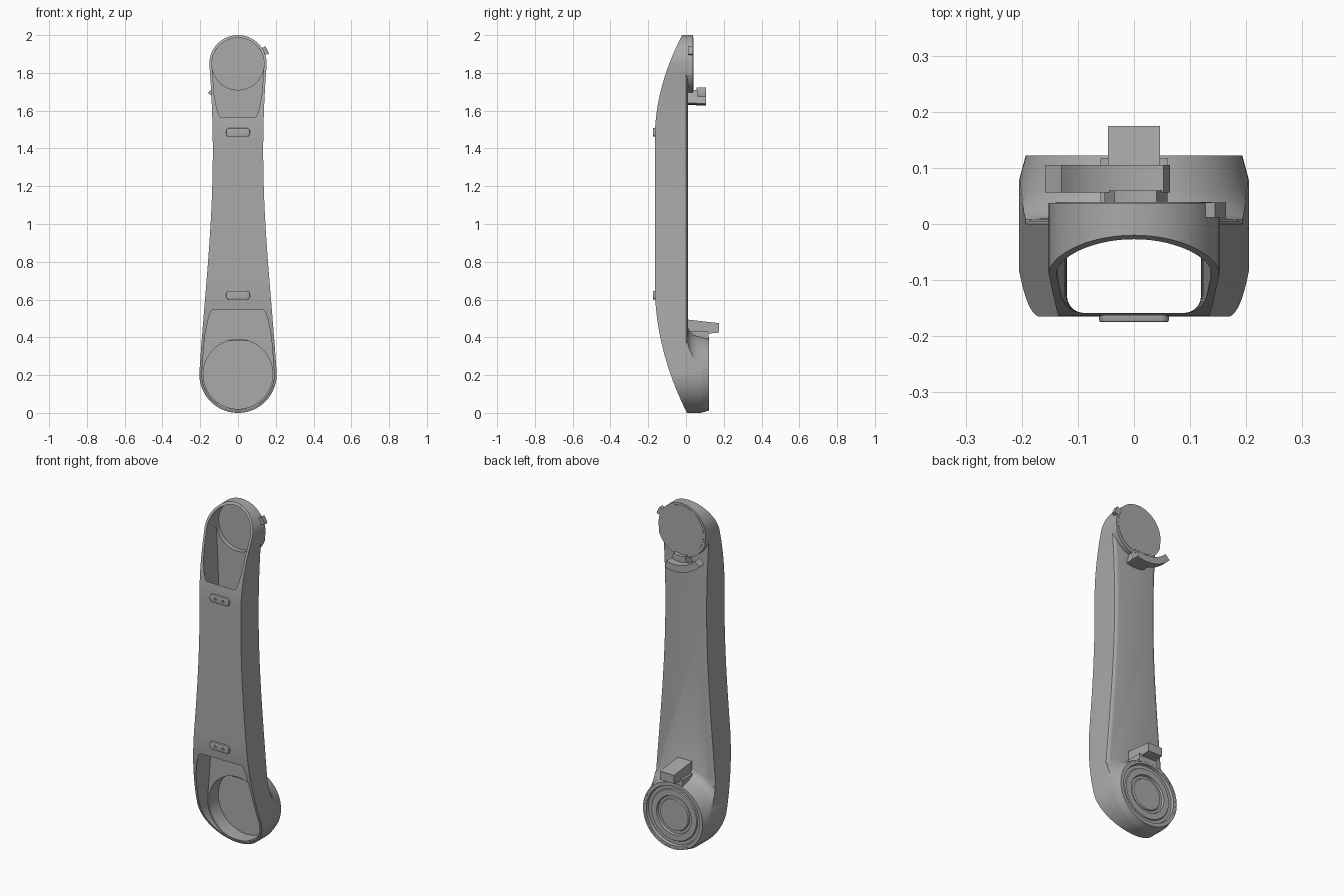
import bpy, bmesh, math
from mathutils import Matrix, Vector
from mathutils.geometry import interpolate_bezier

if "Cube" in bpy.data.objects:
    bpy.data.objects.remove(bpy.data.objects["Cube"], do_unlink=True)

grey = bpy.data.materials.new("satin grey")
grey.use_nodes = True
grey.diffuse_color = (0.4, 0.4, 0.4, 1)
grey.node_tree.nodes["Principled BSDF"].inputs["Base Color"].default_value = (0.4, 0.4, 0.4, 1)

LOW, LOW_R = 0.205, 0.205      # lower joint centre height and radius
TOP, TOP_R = 1.848, 0.152      # upper joint centre height and radius


def finish(name, bm):
    bmesh.ops.recalc_face_normals(bm, faces=bm.faces)
    mesh = bpy.data.meshes.new(name)
    bm.to_mesh(mesh)
    bm.free()
    mesh.materials.append(grey)
    ob = bpy.data.objects.new(name, mesh)
    bpy.context.collection.objects.link(ob)
    return ob


def prism(name, pts, y0, y1, front=0.0, back=0.0, segments=5):
    """Extrude an x-z outline along y, rounding the front or back rim."""
    bm = bmesh.new()
    face = bm.faces.new([bm.verts.new((x, y0, z)) for x, z in pts])
    ext = bmesh.ops.extrude_face_region(bm, geom=[face], use_keep_orig=True)
    verts = [g for g in ext["geom"] if isinstance(g, bmesh.types.BMVert)]
    bmesh.ops.translate(bm, verts=verts, vec=(0, y1 - y0, 0))
    bmesh.ops.recalc_face_normals(bm, faces=bm.faces)
    for y, size in ((y0, front), (y1, back)):
        if size:
            rim = [e for e in bm.edges if all(abs(v.co.y - y) < 1e-5 for v in e.verts)]
            bmesh.ops.bevel(bm, geom=rim, offset=size, segments=segments,
                            profile=0.5, affect='EDGES')
    return finish(name, bm)


def side_prism(name, pts, x0, x1):
    """Extrude a y-z outline along x."""
    bm = bmesh.new()
    face = bm.faces.new([bm.verts.new((x0, y, z)) for y, z in pts])
    ext = bmesh.ops.extrude_face_region(bm, geom=[face], use_keep_orig=True)
    verts = [g for g in ext["geom"] if isinstance(g, bmesh.types.BMVert)]
    bmesh.ops.translate(bm, verts=verts, vec=(x1 - x0, 0, 0))
    return finish(name, bm)


def lathe(name, pts, z, x=0.0, steps=64):
    """Revolve (radius, y) points about a y-parallel axis."""
    bm = bmesh.new()
    vs = [bm.verts.new((x + r, y, z)) for r, y in pts]
    es = [bm.edges.new(p) for p in zip(vs, vs[1:])]
    bmesh.ops.spin(bm, geom=vs + es, cent=(x, 0, z), axis=(0, 1, 0),
                   angle=math.tau, steps=steps, use_duplicate=False)
    bmesh.ops.remove_doubles(bm, verts=bm.verts, dist=1e-5)
    return finish(name, bm)


def cylinder(name, r, y0, y1, z, x=0.0, steps=64):
    return lathe(name, [(0, y0), (r, y0), (r, y1), (0, y1)], z, x, steps)


def boolean(ob, cutter, op):
    mod = ob.modifiers.new("bool", 'BOOLEAN')
    mod.object, mod.operation, mod.solver = cutter, op, 'EXACT'
    deps = bpy.context.evaluated_depsgraph_get()
    mesh = bpy.data.meshes.new_from_object(ob.evaluated_get(deps))
    ob.modifiers.clear()
    ob.data = mesh
    bpy.data.objects.remove(cutter, do_unlink=True)


def arc(cx, cz, r, a0, a1, n):
    step = math.radians(a1 - a0) / n
    return [(cx + r * math.cos(math.radians(a0) + i * step),
             cz + r * math.sin(math.radians(a0) + i * step)) for i in range(n + 1)]


def arm_outline(grow):
    """Waisted bar with a round end at each joint."""
    path = [(LOW_R, LOW), (0.17, 0.75), (0.10, 1.2), (TOP_R, TOP)]
    side = [(p.x + grow, p.y) for p in
            interpolate_bezier(*[Vector((x, z, 0)) for x, z in path], 30)]
    return (arc(0, LOW, LOW_R + grow, -180, 0, 40) + side[1:-1]
            + arc(0, TOP, TOP_R + grow, 0, 180, 40)
            + [(-x, z) for x, z in reversed(side[1:-1])])


def rounded_rect(w, h, cz, r):
    pts = []
    for sx, sz, a in ((1, 1, 0), (-1, 1, 90), (-1, -1, 180), (1, -1, 270)):
        pts += arc(sx * (w - r), cz + sz * (h - r), r, a, a + 90, 6)
    return pts


# Arm shell: slab plus joint collars, trimmed to the outline
shell = prism("arm_shell", arm_outline(0.008), -0.3, 0.01, back=0.03)
collar = [(0, -0.03), (0.255, -0.03), (0.255, 0.008), (0.235, 0.018), (0.218, 0.038),
          (0.209, 0.06), (0.203, 0.085), (0.193, 0.122), (0, 0.122)]
boolean(shell, lathe("lower_collar", collar, LOW), 'UNION')
boolean(shell, cylinder("upper_collar", 0.158, -0.05, 0.037, TOP), 'UNION')
boolean(shell, prism("outline_trim", arm_outline(0), -0.4, 0.4), 'INTERSECT')

# Front face curves back toward both ends
low_curve = [(-0.165 + 0.17 * (1 - t / 16) ** 2, 0.68 * t / 16) for t in range(17)]
top_curve = [(-0.165 + 0.145 * (t / 16) ** 2, 1.45 + 0.55 * t / 16) for t in range(17)]
curve = [(0.03, -0.05)] + low_curve + top_curve + [(0.0, 2.05)]
boolean(shell, side_prism("front_trim", curve + [(0.5, 2.05), (0.5, -0.05)], -0.5, 0.5),
        'INTERSECT')

# Hollow inside and bores for the joint caps
boolean(shell, prism("cavity", arm_outline(-0.014), -0.1585, -0.008, front=0.03), 'DIFFERENCE')
boolean(shell, cylinder("lower_bore", 0.184, -0.1, 0.3, LOW), 'DIFFERENCE')
boolean(shell, cylinder("upper_bore", 0.138, -0.1, 0.3, TOP), 'DIFFERENCE')

# Joint caps
lower_cap = lathe("lower_joint_cap", [
    (0, 0.08), (0.186, 0.08), (0.186, 0.121), (0.172, 0.121), (0.168, 0.106), (0.15, 0.106),
    (0.146, 0.112), (0.112, 0.112), (0.108, 0.1), (0.094, 0.1), (0.09, 0.108), (0, 0.108)], LOW)
upper_cap = cylinder("upper_joint_cap", 0.14, 0.018, 0.039, TOP)

# Lower latch tab with its foot
tab = side_prism("lower_tab", [(0.0, 0.495), (0.175, 0.475), (0.175, 0.425), (0.12, 0.42),
                               (0.0, 0.42)], -0.046, 0.046)
foot = side_prism("lower_tab_foot", [(0.0, 0.43), (0.118, 0.43), (0.118, 0.38), (0.0, 0.38)],
                  -0.06, 0.06)

# Upper hook: curved bar concentric with the joint, held by a stem
hook = prism("upper_hook", arc(0, TOP, 0.22, 224, 287, 16) + arc(0, TOP, 0.18, 287, 224, 16),
             0.056, 0.105)
stem = prism("upper_hook_stem", arc(0, TOP, 0.217, 256, 286, 8) + arc(0, TOP, 0.145, 286, 256, 8),
             0.0, 0.06)

# Small catch on the upper rim
catch = prism("upper_catch", arc(0, TOP, 0.172, 18, 33, 4) + arc(0, TOP, 0.135, 33, 18, 4),
              0.012, 0.038)

# Front contact pads with two pin holes each
pads = []
for name, z in (("lower_pad", 0.623), ("upper_pad", 1.485)):
    pad = prism(name, rounded_rect(0.0625, 0.023, z, 0.016), -0.175, -0.16, front=0.004, segments=2)
    for x in (-0.024, 0.024):
        boolean(pad, cylinder("pin_hole", 0.007, -0.2, -0.168, z, x, 16), 'DIFFERENCE')
    pads.append(pad)

bpy.ops.object.select_all(action='DESELECT')
for ob in [shell, lower_cap, upper_cap, tab, foot, hook, stem, catch] + pads:
    ob.select_set(True)
    bpy.context.view_layer.objects.active = ob
bpy.ops.object.shade_smooth_by_angle(angle=math.radians(30))
